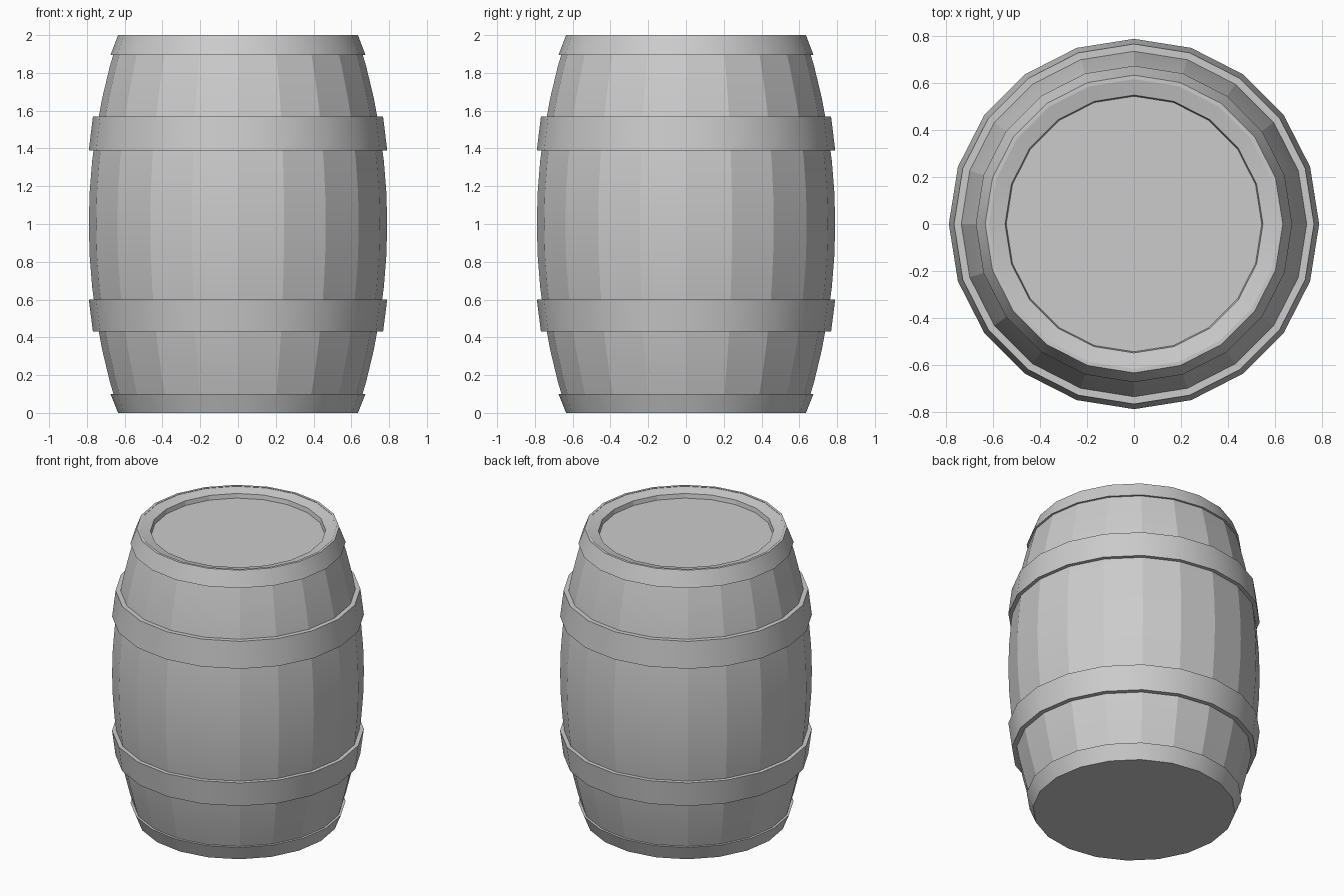
import bpy, bmesh
from math import cos, sin, pi, radians

if "Cube" in bpy.data.objects:
    bpy.data.objects.remove(bpy.data.objects["Cube"])

SIDES = 20


def lathe(name, profile, closed, angle):
    """Spin (radius, z) points around z; open profiles get end caps."""
    bm = bmesh.new()
    rings = [[bm.verts.new((r * cos(2 * pi * i / SIDES), r * sin(2 * pi * i / SIDES), z))
              for i in range(SIDES)] for r, z in profile]
    pairs = list(zip(rings, rings[1:]))
    if closed:
        pairs.append((rings[-1], rings[0]))
    else:
        bm.faces.new(rings[0])
        bm.faces.new(rings[-1])
    for a, b in pairs:
        for i in range(SIDES):
            j = (i + 1) % SIDES
            bm.faces.new((a[i], a[j], b[j], b[i]))
    bmesh.ops.recalc_face_normals(bm, faces=bm.faces)
    mesh = bpy.data.meshes.new(name)
    bm.to_mesh(mesh)
    bm.free()
    ob = bpy.data.objects.new(name, mesh)
    bpy.context.collection.objects.link(ob)
    bpy.ops.object.select_all(action='DESELECT')
    ob.select_set(True)
    bpy.context.view_layer.objects.active = ob
    bpy.ops.object.shade_smooth_by_angle(angle=radians(angle))
    return ob


def bulge(z):
    return 0.79 - 0.16 * (z - 1) ** 2


# Bulging staves with a flat base, sloped rim and recessed lid
steps = 12
body = [(bulge(2 * k / steps), 2 * k / steps) for k in range(steps + 1)]
body += [(0.55, 1.98), (0.545, 1.95)]
lathe("barrel_body", body, False, 15)


# Flared metal hoops, mirrored about the middle of the barrel
def hoop(name, z_end, r_end, z_mid, r_mid):
    inner_end, inner_mid = bulge(z_end) - 0.012, bulge(z_mid) - 0.012
    lathe(name, [(inner_end, z_end), (r_end, z_end), (r_mid, z_mid), (inner_mid, z_mid)],
          True, 30)


hoop("top_hoop", 2.0, 0.635, 1.895, 0.675)
hoop("upper_hoop", 1.57, 0.768, 1.39, 0.79)
hoop("lower_hoop", 0.43, 0.768, 0.60, 0.79)
hoop("bottom_hoop", 0.0, 0.635, 0.10, 0.675)
